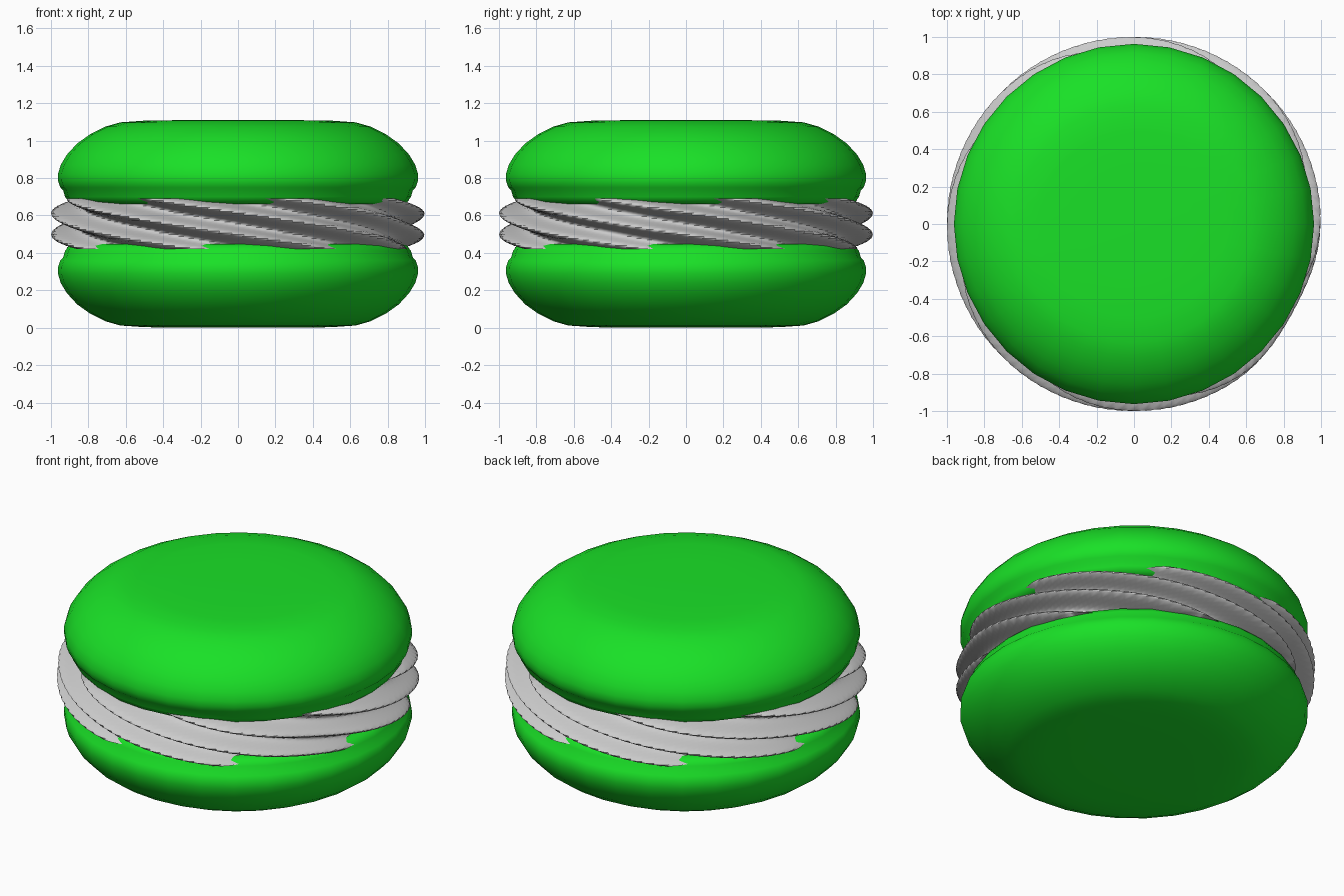
import bpy, bmesh, math

if "Cube" in bpy.data.objects:
    bpy.data.objects.remove(bpy.data.objects["Cube"])

MID = 0.555
green = bpy.data.materials.new("green")
green.diffuse_color = (0.01, 0.75, 0.02, 1)
green.use_nodes = True
green.node_tree.nodes["Principled BSDF"].inputs["Base Color"].default_value = green.diffuse_color


def stack(name, rings, caps, mat=None, angle=40):
    """Skin a list of rings of points; caps are the bottom and top centre heights."""
    bm = bmesh.new()
    loops = [[bm.verts.new(p) for p in ring] for ring in rings]
    n = len(loops[0])
    for a, b in zip(loops, loops[1:]):
        for i in range(n):
            j = (i + 1) % n
            bm.faces.new((a[i], a[j], b[j], b[i]))
    for loop, z in zip((loops[0], loops[-1]), caps):
        c = bm.verts.new((0, 0, z))
        for i in range(n):
            bm.faces.new((loop[i], loop[(i + 1) % n], c))
    bmesh.ops.recalc_face_normals(bm, faces=bm.faces)
    me = bpy.data.meshes.new(name)
    bm.to_mesh(me)
    bm.free()
    ob = bpy.data.objects.new(name, me)
    bpy.context.collection.objects.link(ob)
    if mat:
        me.materials.append(mat)
    bpy.ops.object.select_all(action='DESELECT')
    ob.select_set(True)
    bpy.context.view_layer.objects.active = ob
    bpy.ops.object.shade_smooth_by_angle(angle=math.radians(angle))
    return ob


def circle(r, z, n=32):
    return [(r * math.cos(2 * math.pi * i / n), r * math.sin(2 * math.pi * i / n), z)
            for i in range(n)]


# shells: lathed profile with a small foot, mirrored for the lower one
profile = [(0.87, 0.662), (0.905, 0.672), (0.925, 0.70), (0.935, 0.735), (0.95, 0.75),
           (0.962, 0.785), (0.963, 0.82), (0.948, 0.87), (0.915, 0.925), (0.86, 0.985),
           (0.79, 1.035), (0.71, 1.075), (0.63, 1.098), (0.50, 1.107), (0.30, 1.11)]
stack("top_shell", [circle(r, z) for r, z in profile], (0.662, 1.11), green)
stack("bottom_shell", [circle(r, 2 * MID - z) for r, z in profile],
      (2 * MID - 0.662, 0), green)

# cream filling: eight-lobed star twisted as it rises, slightly dented at the front right
LOBES, PITCH, HALF = 8, 0.12, 0.135
N, LAYERS = 192, 28
rings = []
for k in range(LAYERS + 1):
    t = 2 * k / LAYERS - 1
    z = MID + HALF * t
    ring = []
    for i in range(N):
        a = 2 * math.pi * i / N
        phase = LOBES * (a + math.pi / 2) + 2 * math.pi * (z - MID - PITCH / 2) / PITCH
        ridge = (0.5 + 0.5 * math.cos(phase)) ** 1.1
        d = (math.degrees(a) + 28 + 180) % 360 - 180
        dent = 0.03 * math.exp(-(d / 18) ** 2)
        r = 0.865 + (0.137 - dent) * ridge
        r *= 1 - 0.05 * abs(t) ** 4
        ring.append((r * math.cos(a), r * math.sin(a), z))
    rings.append(ring)
stack("cream_filling", rings, (MID - HALF, MID + HALF), angle=50)
